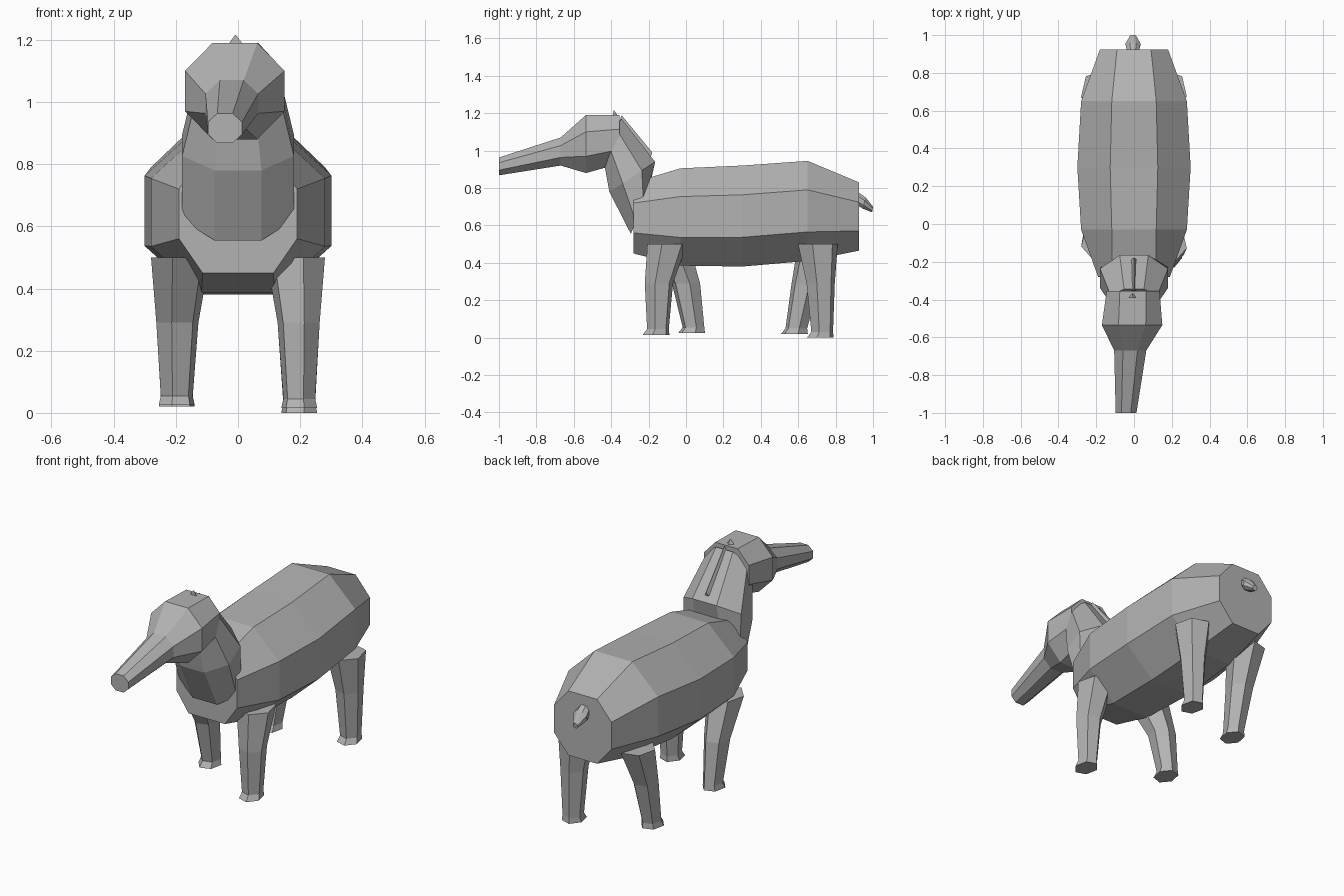
import bpy, bmesh, math

cube = bpy.data.objects.get("Cube")
if cube:
    bpy.data.objects.remove(cube)

grey = bpy.data.materials.new("plain_grey")
grey.use_nodes = True
colour = (0.45, 0.45, 0.45, 1)
grey.diffuse_color = colour
grey.node_tree.nodes["Principled BSDF"].inputs["Base Color"].default_value = colour


def loft(name, rings):
    """Skin a list of equal-length point rings and cap both ends."""
    bm = bmesh.new()
    loops = [[bm.verts.new(p) for p in ring] for ring in rings]
    n = len(loops[0])
    for a, b in zip(loops, loops[1:]):
        for i in range(n):
            j = (i + 1) % n
            bm.faces.new((a[i], a[j], b[j], b[i]))
    bm.faces.new(loops[0])
    bm.faces.new(loops[-1])
    bmesh.ops.recalc_face_normals(bm, faces=bm.faces)
    mesh = bpy.data.meshes.new(name)
    bm.to_mesh(mesh)
    bm.free()
    mesh.materials.append(grey)
    obj = bpy.data.objects.new(name, mesh)
    bpy.context.collection.objects.link(obj)
    return obj


def octagon(cx, half, low, high, flat=0.42):
    """Octagon spanning the (y, z) points low and high, with given half width."""
    shape = [(flat, 0), (1, 0.29), (1, 0.71), (flat, 1)]
    shape += [(-u, t) for u, t in reversed(shape)]
    return [(cx + u * half,
             low[0] + t * (high[0] - low[0]),
             low[1] + t * (high[1] - low[1])) for u, t in shape]


def upright(cx, y, half, z0, z1, flat=0.42):
    return octagon(cx, half, (y, z0), (y, z1), flat)


# Barrel-shaped torso
loft("body", [
    upright(0, -0.28, 0.19, 0.45, 0.83, 0.6),
    upright(0, -0.03, 0.28, 0.385, 0.905),
    upright(0, 0.30, 0.30, 0.38, 0.92),
    upright(0, 0.65, 0.28, 0.41, 0.945),
    upright(0, 0.925, 0.18, 0.465, 0.83, 0.5),
])

# Neck leaning forward out of the chest
loft("neck", [
    octagon(0, 0.18, (-0.295, 0.555), (-0.20, 0.78)),
    octagon(0, 0.18, (-0.41, 0.78), (-0.165, 0.94)),
    octagon(0, 0.125, (-0.45, 1.0), (-0.345, 1.17)),
])

# Head tapering to a long snout
loft("head", [
    upright(-0.005, -0.355, 0.14, 0.93, 1.19, 0.5),
    upright(-0.01, -0.535, 0.16, 0.88, 1.19, 0.45),
    upright(-0.02, -0.67, 0.085, 0.92, 1.07, 0.45),
    upright(-0.042, -1.0, 0.055, 0.868, 0.963, 0.45),
])

# Narrow crest along the back of the neck, and a small spike on the crown
loft("mane", [
    [(-0.03, -0.37, 1.11), (0.03, -0.37, 1.11), (0, -0.345, 1.19)],
    [(-0.035, -0.20, 0.93), (0.035, -0.20, 0.93), (0, -0.18, 0.99)],
])
loft("crown_spike", [
    [(-0.035, -0.39, 1.18), (0.02, -0.39, 1.18), (-0.008, -0.36, 1.18)],
    [(-0.010, -0.388, 1.215), (-0.006, -0.388, 1.215), (-0.008, -0.385, 1.215)],
])

# Short drooping tail
loft("tail", [
    octagon(-0.005, 0.03, (0.91, 0.71), (0.91, 0.785)),
    octagon(-0.005, 0.04, (0.945, 0.69), (0.96, 0.75)),
    octagon(-0.005, 0.015, (0.995, 0.67), (1.0, 0.70)),
])


def hexagon(x, y, z, rx, ry, side):
    angles = [math.radians(60 * i + 45) for i in range(6)]
    return [(side * (x + rx * math.cos(a)), y + ry * math.sin(a), z) for a in angles]


def leg(name, side, hip_y, knee_y, foot_y, floor):
    loft(name, [
        hexagon(0.185, hip_y, 0.5, 0.098, 0.11, side),
        hexagon(0.195, knee_y, 0.29, 0.07, 0.078, side),
        hexagon(0.197, foot_y + 0.01, floor + 0.03, 0.053, 0.06, side),
        hexagon(0.197, foot_y, floor, 0.06, 0.074, side),
    ])


# Four legs in mid-stride
leg("front_left_leg", 1, -0.10, -0.145, -0.16, 0.015)
leg("front_right_leg", -1, -0.09, 0.0, 0.03, 0.025)
leg("rear_left_leg", 1, 0.705, 0.72, 0.718, 0.0)
leg("rear_right_leg", -1, 0.705, 0.64, 0.58, 0.02)
